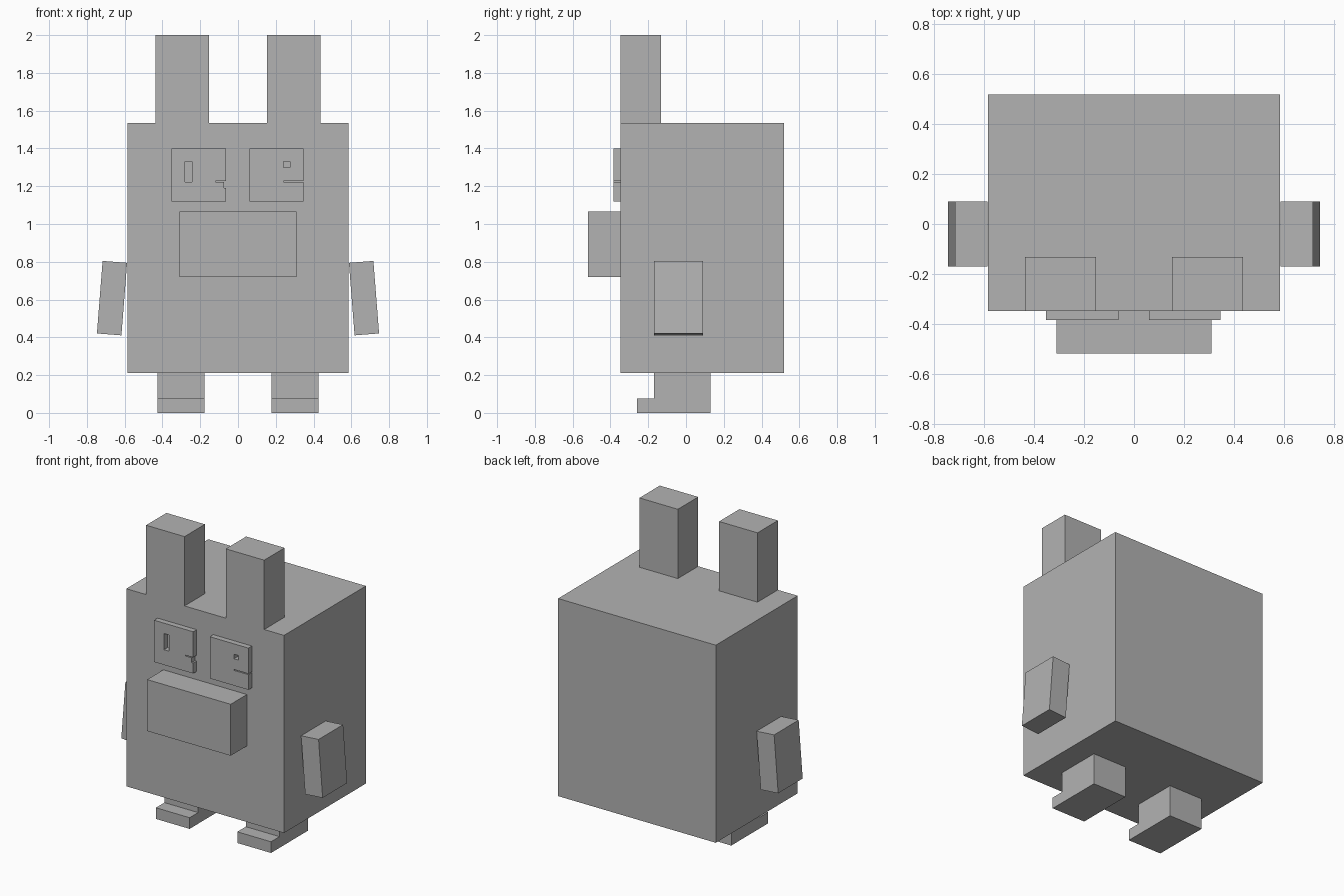
import bpy
import bmesh
from mathutils import Matrix, Vector

cube = bpy.data.objects.get("Cube")
if cube:
    bpy.data.objects.remove(cube, do_unlink=True)

grey = bpy.data.materials.new("plain grey")
grey.use_nodes = True
COLOUR = (0.45, 0.45, 0.45, 1)
grey.diffuse_color = COLOUR
grey.node_tree.nodes["Principled BSDF"].inputs["Base Color"].default_value = COLOUR


def finish(name, bm):
    bmesh.ops.recalc_face_normals(bm, faces=bm.faces)
    mesh = bpy.data.meshes.new(name)
    bm.to_mesh(mesh)
    bm.free()
    mesh.materials.append(grey)
    obj = bpy.data.objects.new(name, mesh)
    bpy.context.collection.objects.link(obj)
    return obj


def box(name, x, y, z, tilt=0):
    """Box from (low, high) ranges, tilted around its own centre about y."""
    bm = bmesh.new()
    size = [r[1] - r[0] for r in (x, y, z)]
    centre = Vector([sum(r) / 2 for r in (x, y, z)])
    bmesh.ops.create_cube(bm, size=1)
    bm.transform(Matrix.Translation(centre) @ Matrix.Rotation(tilt, 4, "Y")
                 @ Matrix.Diagonal((*size, 1)))
    return finish(name, bm)


def extrude(bm, offset):
    result = bmesh.ops.extrude_face_region(bm, geom=bm.faces[:], use_keep_orig=True)
    moved = [v for v in result["geom"] if isinstance(v, bmesh.types.BMVert)]
    bmesh.ops.translate(bm, verts=moved, vec=offset)


def cut_plate(name, xs, zs, gaps):
    """Plate made of grid cells, leaving the (column, row) gaps open."""
    bm = bmesh.new()
    grid = [[bm.verts.new((x, -0.345, z)) for z in zs] for x in xs]
    for i in range(len(xs) - 1):
        for j in range(len(zs) - 1):
            if (i, j) not in gaps:
                bm.faces.new((grid[i][j], grid[i + 1][j],
                              grid[i + 1][j + 1], grid[i][j + 1]))
    extrude(bm, (0, -0.04, 0))
    return finish(name, bm)


def foot(name, x):
    """L-shaped leg and toe, extruded sideways."""
    bm = bmesh.new()
    outline = [(-0.26, 0), (0.13, 0), (0.13, 0.21), (-0.17, 0.21),
               (-0.17, 0.075), (-0.26, 0.075)]
    bm.faces.new([bm.verts.new((x[0], y, z)) for y, z in outline])
    extrude(bm, (x[1] - x[0], 0, 0))
    return finish(name, bm)


# Body and snout
box("body", (-0.585, 0.585), (-0.348, 0.52), (0.21, 1.535))
box("snout", (-0.31, 0.31), (-0.52, -0.348), (0.72, 1.065))

# Ears, arms and legs on both sides
for side, label in ((1, "left"), (-1, "right")):
    def span(a, b):
        return sorted((side * a, side * b))
    box(label + "_ear", span(0.153, 0.438), (-0.348, -0.132), (1.535, 2.0))
    box(label + "_arm", span(0.602, 0.732), (-0.17, 0.09), (0.415, 0.8), -0.078 * side)
    foot(label + "_leg", span(0.177, 0.427))

# Eyes with pupil holes and slits
cut_plate("right_eye", (-0.353, -0.28, -0.243, -0.12, -0.075, -0.063),
          (1.12, 1.19, 1.222, 1.228, 1.33, 1.4),
          {(1, 2), (1, 3), (3, 2), (4, 2), (4, 1)})
cut_plate("left_eye", (0.06, 0.24, 0.275, 0.347),
          (1.12, 1.222, 1.228, 1.3, 1.33, 1.4),
          {(1, 1), (2, 1), (1, 3)})
